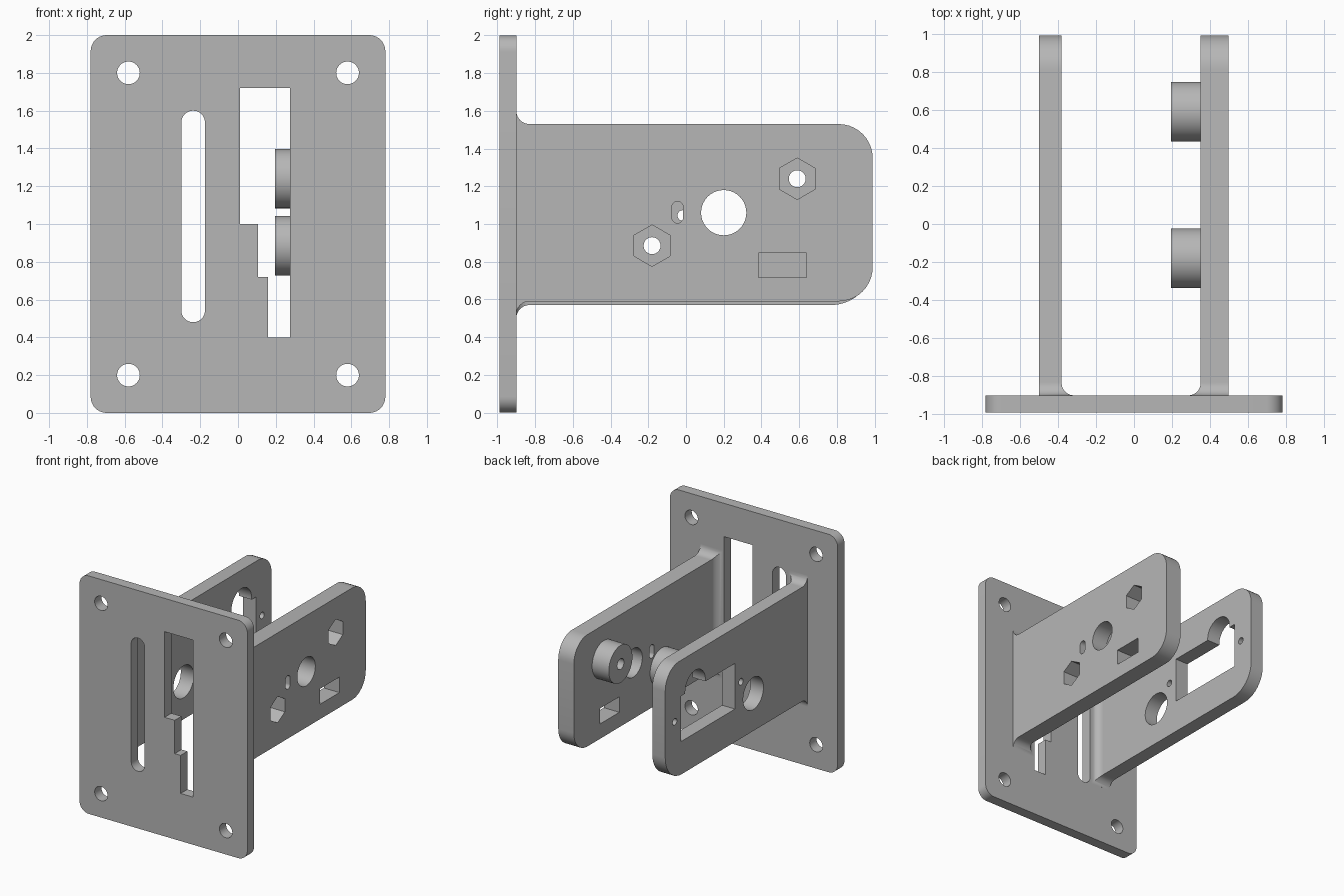
import bpy
import bmesh
import math
from mathutils import Vector

cube = bpy.data.objects.get("Cube")
if cube:
    bpy.data.objects.remove(cube, do_unlink=True)

grey = bpy.data.materials.new("plain_grey")
grey.use_nodes = True
grey.diffuse_color = (0.47, 0.47, 0.47, 1)
grey.node_tree.nodes["Principled BSDF"].inputs["Base Color"].default_value = grey.diffuse_color


def outline(corners, steps=10):
    """Turn (a, b, radius) corners into a closed outline with rounded corners."""
    result = []
    for i, (a, b, r) in enumerate(corners):
        p = Vector((a, b))
        if r == 0:
            result.append(p)
            continue
        d1 = (Vector(corners[i - 1][:2]) - p).normalized()
        d2 = (Vector(corners[(i + 1) % len(corners)][:2]) - p).normalized()
        # right-angled corners only: the arc centre lies along both edges
        for k in range(steps + 1):
            t = math.pi / 2 * k / steps
            result.append(p + r * (d1 * (1 - math.sin(t)) + d2 * (1 - math.cos(t))))
    clean = []
    for p in result:
        if not clean or (p - clean[-1]).length > 1e-5:
            clean.append(p)
    if (clean[0] - clean[-1]).length < 1e-5:
        clean.pop()
    return clean


def box(a0, a1, b0, b1, r=0):
    return outline([(a0, b0, r), (a1, b0, r), (a1, b1, r), (a0, b1, r)])


def ring(a, b, r, sides=40):
    turn = math.tau / sides
    return [Vector((a + r * math.sin(i * turn), b + r * math.cos(i * turn)))
            for i in range(sides)]


def prism(name, points, axis, lo, hi):
    """Extrude a flat outline along an axis from lo to hi."""
    place = {"x": lambda p, d: (d, p.x, p.y),
             "y": lambda p, d: (p.x, d, p.y),
             "z": lambda p, d: (p.x, p.y, d)}[axis]
    bm = bmesh.new()
    ends = [[bm.verts.new(place(p, d)) for p in points] for d in (lo, hi)]
    bm.faces.new(ends[0])
    bm.faces.new(ends[1])
    n = len(points)
    for i in range(n):
        j = (i + 1) % n
        bm.faces.new((ends[0][i], ends[0][j], ends[1][j], ends[1][i]))
    bmesh.ops.recalc_face_normals(bm, faces=bm.faces)
    mesh = bpy.data.meshes.new(name)
    bm.to_mesh(mesh)
    bm.free()
    mesh.materials.append(grey)
    ob = bpy.data.objects.new(name, mesh)
    bpy.context.collection.objects.link(ob)
    return ob


def combine(target, tool, operation="DIFFERENCE"):
    tool.hide_render = True
    mod = target.modifiers.new("bool", "BOOLEAN")
    mod.operation = operation
    mod.solver = "EXACT"
    mod.object = tool
    bpy.context.view_layer.objects.active = target
    bpy.ops.object.modifier_apply(modifier=mod.name)
    bpy.data.objects.remove(tool, do_unlink=True)


def cut(target, points, axis, lo=-2, hi=2):
    combine(target, prism("cutter", points, axis, lo, hi))


def finish(ob):
    bpy.ops.object.select_all(action="DESELECT")
    ob.select_set(True)
    bpy.context.view_layer.objects.active = ob
    bpy.ops.object.shade_smooth_by_angle(angle=math.radians(30))


BACK = -0.9   # rear face of the mounting plate
END = 0.99    # free end of the arms
TOP = 1.53    # top edge of the arms
FLARE = 0.07

# Mounting plate with screw holes, long slot and stepped opening
plate = prism("mounting_plate", box(-0.78, 0.78, 0, 2, 0.085), "y", -END, BACK)
for x in (-0.58, 0.58):
    for z in (0.2, 1.8):
        cut(plate, ring(x, z, 0.06), "y")
cut(plate, box(-0.3, -0.175, 0.48, 1.6, 0.0625), "y")
steps = [(0.01, 1.72), (0.01, 1.0), (0.105, 1.0), (0.105, 0.72),
         (0.16, 0.72), (0.16, 0.4), (0.275, 0.4), (0.275, 1.72)]
cut(plate, [Vector(s) for s in steps], "y")
finish(plate)


def arm(name, outer, inner, bottom, low_radius):
    """Rounded arm flaring into the plate above, below and on its inner side."""
    side = 1 if inner > outer else -1
    side_view = outline([
        (BACK, TOP + FLARE, 0), (BACK, bottom - FLARE, 0),
        (BACK + 0.0001, bottom - FLARE, 0), (BACK + 0.0001, bottom, FLARE - 0.0001),
        (END, bottom, low_radius), (END, TOP, 0.18),
        (BACK + 0.0001, TOP, FLARE - 0.0001), (BACK + 0.0001, TOP + FLARE, 0)])
    lo, hi = sorted((outer, inner + side * 0.065))
    ob = prism(name, side_view, "x", lo, hi)
    # Clear the inner side, leaving a rounded root
    far = inner + side * 0.5
    cut(ob, outline([(inner, BACK, 0.065), (far, BACK, 0),
                     (far, 1.5, 0), (inner, 1.5, 0)]), "z", -1, 3)
    return ob


# Left arm with two bosses, nut pockets and openings
left = arm("left_arm", 0.495, 0.35, 0.59, 0.18)
pivots = [(0.59, 1.24), (-0.18, 0.885)]
for y, z in pivots:
    combine(left, prism("boss", ring(y, z, 0.157, 48), "x", 0.195, 0.37), "UNION")
for y, z in pivots:
    cut(left, ring(y, z, 0.045, 24), "x", 0, 1)
    cut(left, ring(y, z, 0.11, 6), "x", 0.28, 1)
cut(left, ring(0.2, 1.06, 0.12), "x")
cut(left, box(0.385, 0.64, 0.715, 0.845), "x")
cut(left, box(-0.075, -0.015, 1.005, 1.12, 0.03), "x")
finish(left)

# Right arm with motor opening, round access holes and screw holes
right = arm("right_arm", -0.5, -0.38, 0.57, 0.22)
cut(right, box(0.064, 0.783, 0.847, 1.23), "x")
for y, z in pivots:
    cut(right, ring(y, z, 0.135), "x")
for y in (-0.017, 0.863):
    cut(right, ring(y, 1.045, 0.028, 20), "x")
finish(right)
